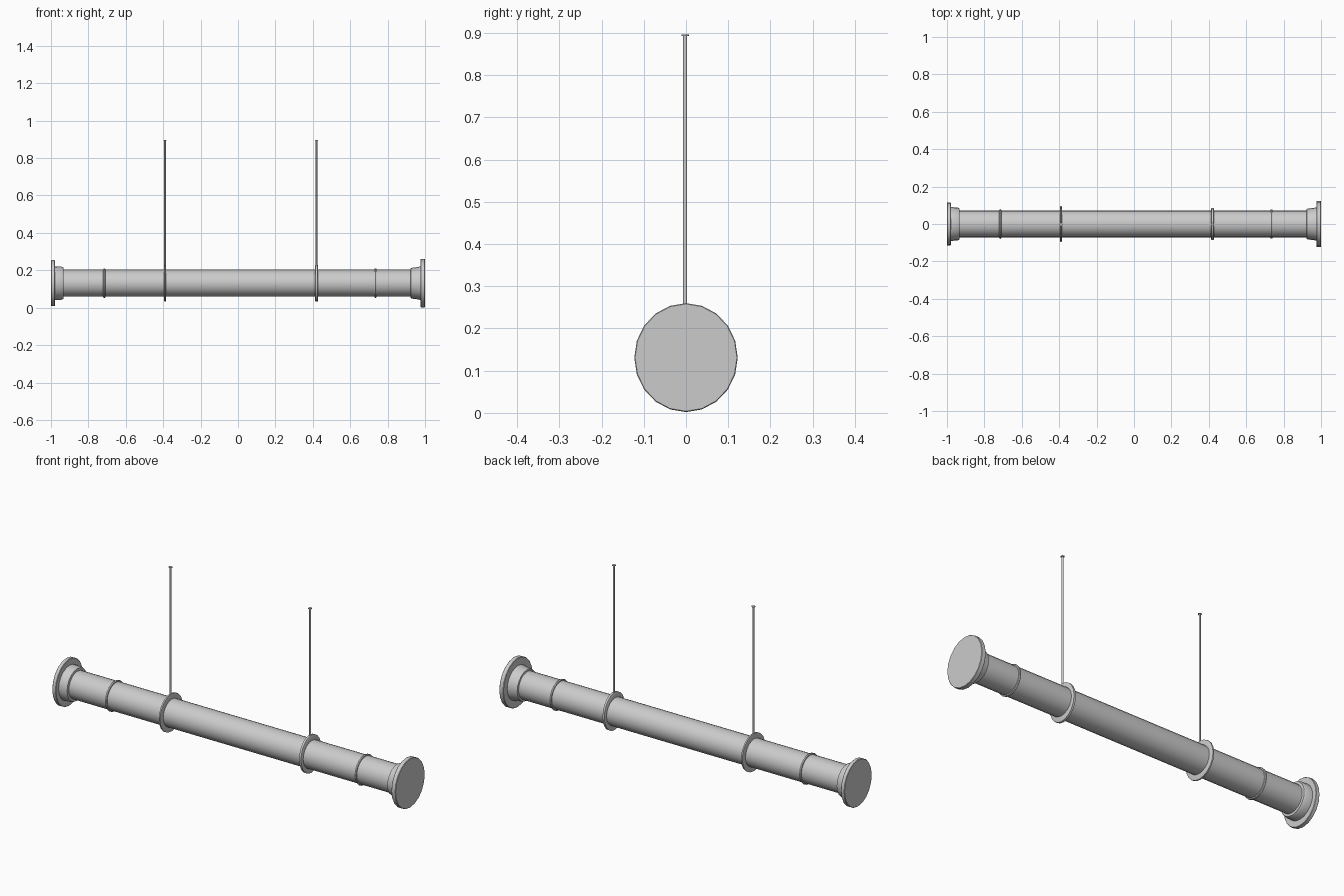
import bpy, bmesh, math

if "Cube" in bpy.data.objects:
    bpy.data.objects.remove(bpy.data.objects["Cube"])

ZC = 0.131   # height of the pipe axis
SIDES = 20


def finish(name, bm):
    bmesh.ops.recalc_face_normals(bm, faces=bm.faces)
    me = bpy.data.meshes.new(name)
    bm.to_mesh(me)
    bm.free()
    ob = bpy.data.objects.new(name, me)
    bpy.context.collection.objects.link(ob)
    bpy.ops.object.select_all(action='DESELECT')
    ob.select_set(True)
    bpy.context.view_layer.objects.active = ob
    bpy.ops.object.shade_smooth_by_angle(angle=math.radians(35))
    return ob


def lathe_x(name, profile, closed=False, caps=False, ratio=1.0):
    """Revolve (x, radius) points about the pipe axis; ratio squeezes y."""
    bm = bmesh.new()
    rings = []
    for x, r in profile:
        rings.append([bm.verts.new((x, ratio * r * math.cos(2 * math.pi * i / SIDES),
                                    ZC + r * math.sin(2 * math.pi * i / SIDES)))
                      for i in range(SIDES)])
    pairs = list(zip(rings, rings[1:]))
    if closed:
        pairs.append((rings[-1], rings[0]))
    for a, b in pairs:
        for i in range(SIDES):
            j = (i + 1) % SIDES
            bm.faces.new((a[i], a[j], b[j], b[i]))
    if caps:
        bm.faces.new(rings[0])
        bm.faces.new(rings[-1])
    return finish(name, bm)


def cylinder_z(name, x, y, r, z0, z1):
    bm = bmesh.new()
    bmesh.ops.create_cone(bm, cap_ends=True, segments=12, radius1=r, radius2=r,
                          depth=z1 - z0)
    bmesh.ops.translate(bm, vec=(x, y, (z0 + z1) / 2), verts=bm.verts)
    return finish(name, bm)


# main pipe
lathe_x("pipe", [(-0.98, 0.072), (0.98, 0.072)])

# end flanges
lathe_x("flange_left", [(-1.0, 0.121), (-0.998, 0.123), (-0.981, 0.123), (-0.979, 0.121),
                        (-0.979, 0.072)], caps=True, ratio=0.93)
lathe_x("flange_right", [(1.0, 0.127), (0.998, 0.129), (0.978, 0.129), (0.976, 0.127),
                         (0.976, 0.072)], caps=True, ratio=0.95)

# stepped sleeves behind the flanges
lathe_x("sleeve_left", [(-0.98, 0.090), (-0.945, 0.089), (-0.934, 0.084), (-0.932, 0.071)])
lathe_x("sleeve_right", [(0.978, 0.090), (0.965, 0.087), (0.935, 0.083), (0.924, 0.081),
                         (0.922, 0.071)])

# slim bands around the pipe
for name, x in (("band_left", -0.715), ("band_right", 0.735)):
    lathe_x(name, [(x - 0.006, 0.071), (x - 0.005, 0.077), (x, 0.079),
                   (x + 0.005, 0.077), (x + 0.006, 0.071)])

# hanger rings, rods and ceiling caps
for side, x, w, ratio in (("left", -0.39, 0.006, 0.96), ("right", 0.42, 0.009, 0.86)):
    lathe_x("hanger_ring_" + side,
            [(x - w, 0.070), (x - w, 0.090), (x - w * 0.6, 0.099), (x + w * 0.6, 0.099),
             (x + w, 0.090), (x + w, 0.070)], closed=True, ratio=ratio)
    cylinder_z("rod_" + side, x, -0.002, 0.0048, 0.225, 0.896)
    cylinder_z("rod_cap_" + side, x, -0.002, 0.009, 0.893, 0.897)
